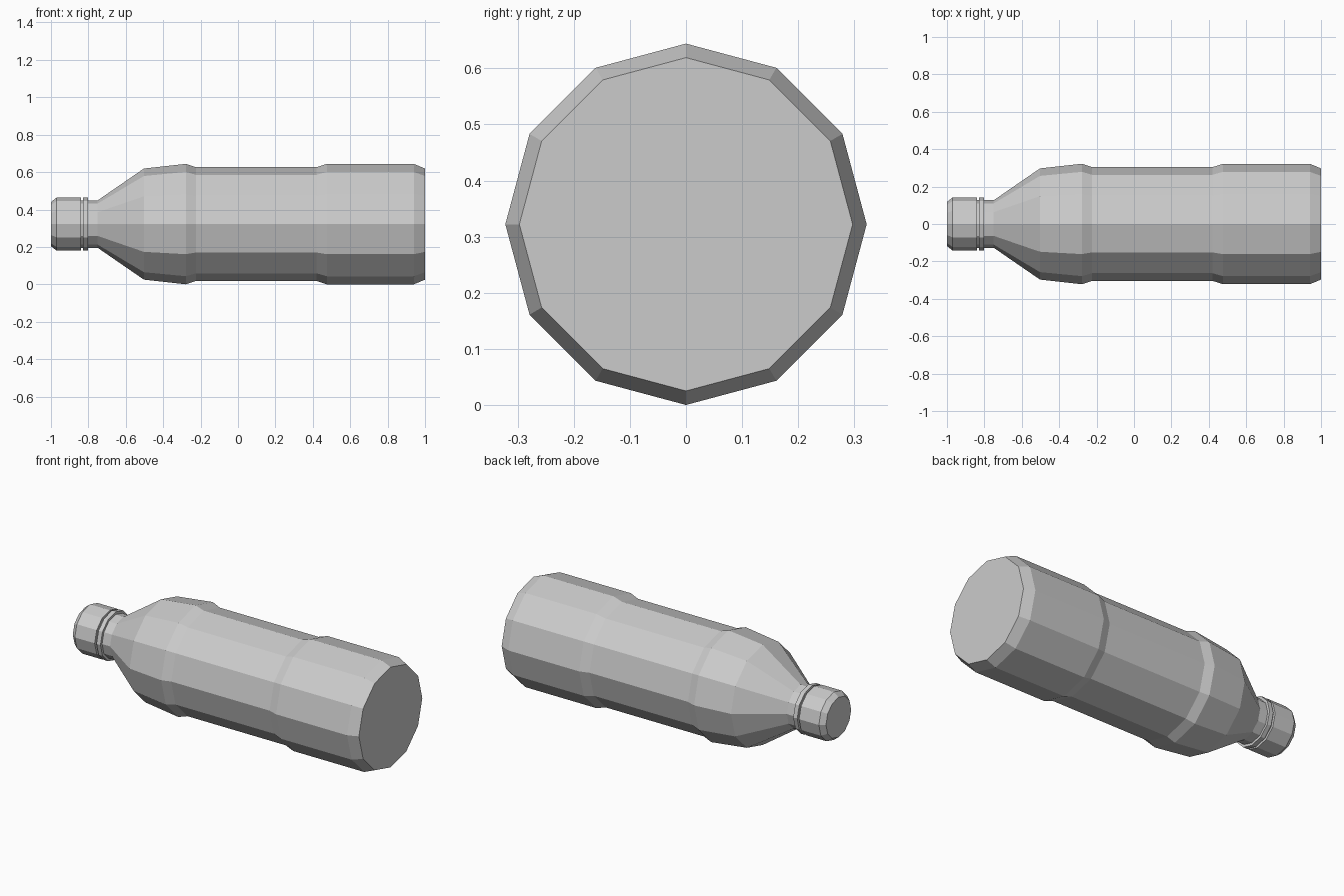
import bpy, bmesh
from math import sin, cos, tau

if "Cube" in bpy.data.objects:
    bpy.data.objects.remove(bpy.data.objects["Cube"])

SIDES = 12
AXIS_Z = 0.322


def lathe(name, profile):
    """Closed solid of revolution around the x axis from (x, radius) points."""
    bm = bmesh.new()
    rings = [[bm.verts.new((x, r * cos(tau * i / SIDES), AXIS_Z + r * sin(tau * i / SIDES)))
              for i in range(SIDES)] for x, r in profile]
    for a, b in zip(rings, rings[1:]):
        for i in range(SIDES):
            j = (i + 1) % SIDES
            bm.faces.new((a[i], a[j], b[j], b[i]))
    bm.faces.new(rings[0])
    bm.faces.new(rings[-1])
    bmesh.ops.recalc_face_normals(bm, faces=bm.faces)
    mesh = bpy.data.meshes.new(name)
    bm.to_mesh(mesh)
    bm.free()
    obj = bpy.data.objects.new(name, mesh)
    bpy.context.collection.objects.link(obj)
    return obj


# Bottle body with recessed label band, shoulder, neck and collar ring
lathe("bottle", [
    (1.0, 0.297), (0.94, 0.322), (0.475, 0.322), (0.42, 0.304),
    (-0.225, 0.304), (-0.278, 0.322), (-0.503, 0.297),
    (-0.75, 0.127), (-0.85, 0.127)])

# Tamper ring below the cap
lathe("collar_ring", [(-0.802, 0.127), (-0.802, 0.142), (-0.828, 0.142), (-0.828, 0.127)])

# Screw cap with chamfered end
lathe("cap", [(-0.84, 0.127), (-0.84, 0.142), (-0.97, 0.142), (-1.0, 0.118)])
